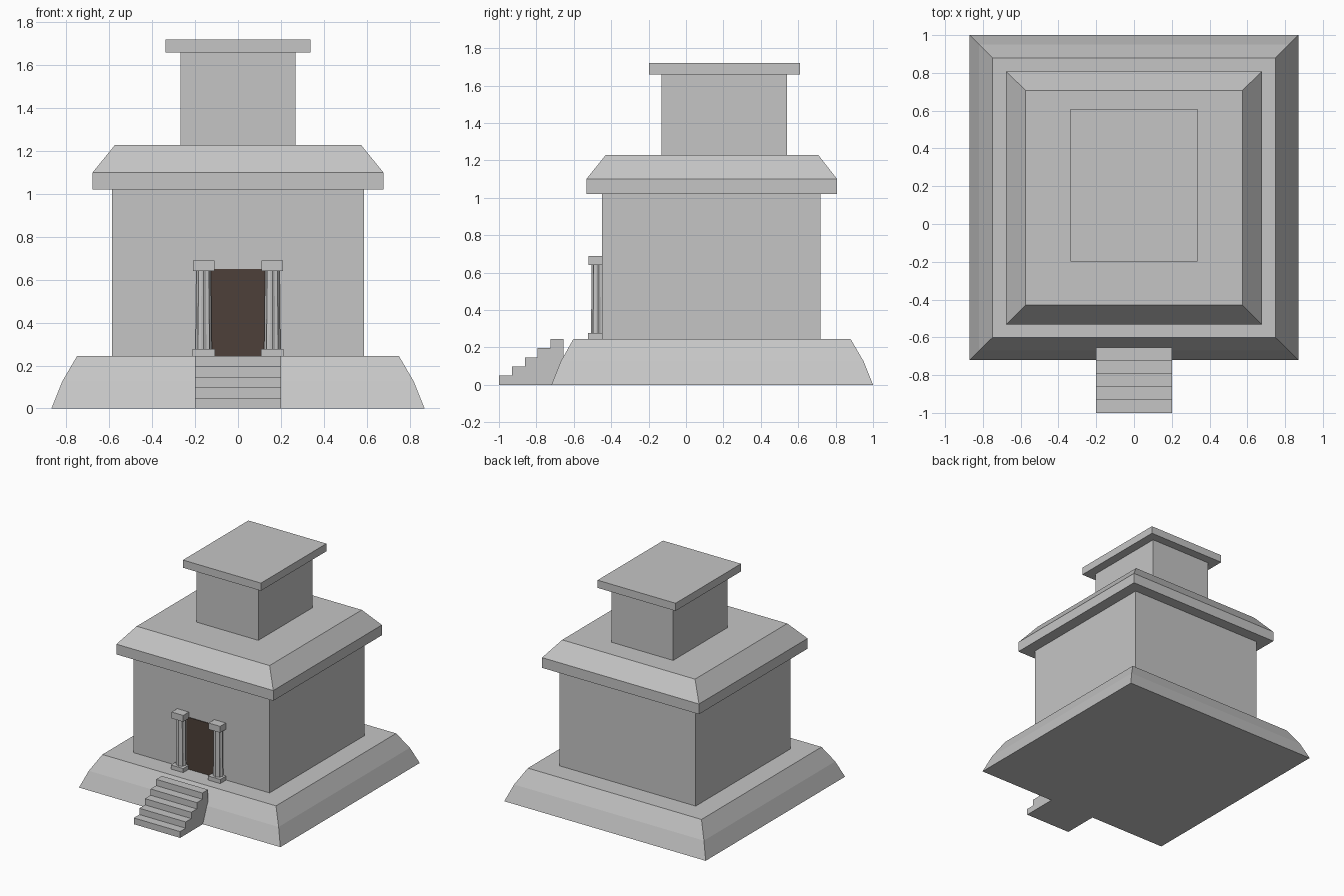
import bpy, bmesh, math

if "Cube" in bpy.data.objects:
    bpy.data.objects.remove(bpy.data.objects["Cube"])


def material(name, rgb):
    m = bpy.data.materials.new(name)
    m.diffuse_color = (*rgb, 1)
    m.use_nodes = True
    m.node_tree.nodes["Principled BSDF"].inputs["Base Color"].default_value = m.diffuse_color
    return m


STONE = material("grey stone", (0.56, 0.56, 0.56))
DARK = material("dark brown door", (0.074, 0.051, 0.041))


def loft(name, rings, mat=STONE):
    """Closed solid through a stack of equal-length point rings."""
    bm = bmesh.new()
    loops = [[bm.verts.new(p) for p in ring] for ring in rings]
    n = len(loops[0])
    for a, b in zip(loops, loops[1:]):
        for i in range(n):
            j = (i + 1) % n
            bm.faces.new((a[i], a[j], b[j], b[i]))
    bm.faces.new(loops[0][::-1])
    bm.faces.new(loops[-1])
    bmesh.ops.recalc_face_normals(bm, faces=bm.faces)
    mesh = bpy.data.meshes.new(name)
    bm.to_mesh(mesh)
    bm.free()
    mesh.materials.append(mat)
    ob = bpy.data.objects.new(name, mesh)
    bpy.context.collection.objects.link(ob)
    return ob


def rect(x0, x1, y0, y1, z):
    return [(x0, y0, z), (x1, y0, z), (x1, y1, z), (x0, y1, z)]


def tier(name, levels):
    """Rectangular storey; each level is (half width, front y, back y, z)."""
    return loft(name, [rect(-w, w, y0, y1, z) for w, y0, y1, z in levels])


def box(name, x0, x1, y0, y1, z0, z1, mat=STONE):
    return loft(name, [rect(x0, x1, y0, y1, z) for z in (z0, z1)], mat)


# Stacked storeys
tier("plinth", [(0.87, -0.72, 1.0, 0), (0.82, -0.67, 0.95, 0.125),
                (0.75, -0.602, 0.88, 0.245)])
tier("main_hall", [(0.588, -0.45, 0.72, 0.245), (0.588, -0.45, 0.72, 1.02)])
tier("lower_roof", [(0.678, -0.533, 0.808, 1.02), (0.678, -0.533, 0.808, 1.10),
                    (0.574, -0.43, 0.708, 1.228)])
tier("tower", [(0.267, -0.13, 0.54, 1.228), (0.267, -0.13, 0.54, 1.66)])
tier("tower_cap", [(0.337, -0.198, 0.61, 1.66), (0.337, -0.198, 0.61, 1.72)])

# Staircase, extruded across x from a stepped side profile
steps, run, rise = 5, 0.345 / 5, 0.245 / 5
profile = [(-1.0, 0)]
for i in range(steps):
    profile += [(-1 + i * run, (i + 1) * rise), (-1 + (i + 1) * run, (i + 1) * rise)]
profile.append((-0.655, 0))
loft("staircase", [[(x, y, z) for y, z in profile] for x in (-0.2, 0.2)])

# Door panel
box("door", -0.125, 0.125, -0.455, -0.446, 0.245, 0.65, DARK)


# Fluted columns flanking the door
def fluted_ring(cx, cy, r, z, n=16):
    pts = []
    for i in range(n):
        a = 2 * math.pi * i / n
        k = r * (1 if i % 2 == 0 else 0.84)
        pts.append((cx + k * math.cos(a), cy + k * math.sin(a), z))
    return pts


for side, cx in (("left", -0.16), ("right", 0.16)):
    cy = -0.47
    box(side + "_column_foot", cx - 0.053, cx + 0.053, -0.523, -0.44, 0.245, 0.277)
    loft(side + "_column_shaft", [fluted_ring(cx, cy, 0.038, 0.277),
                                  fluted_ring(cx, cy, 0.034, 0.64)])
    box(side + "_column_capital", cx - 0.05, cx + 0.05, -0.52, -0.44, 0.64, 0.69)
